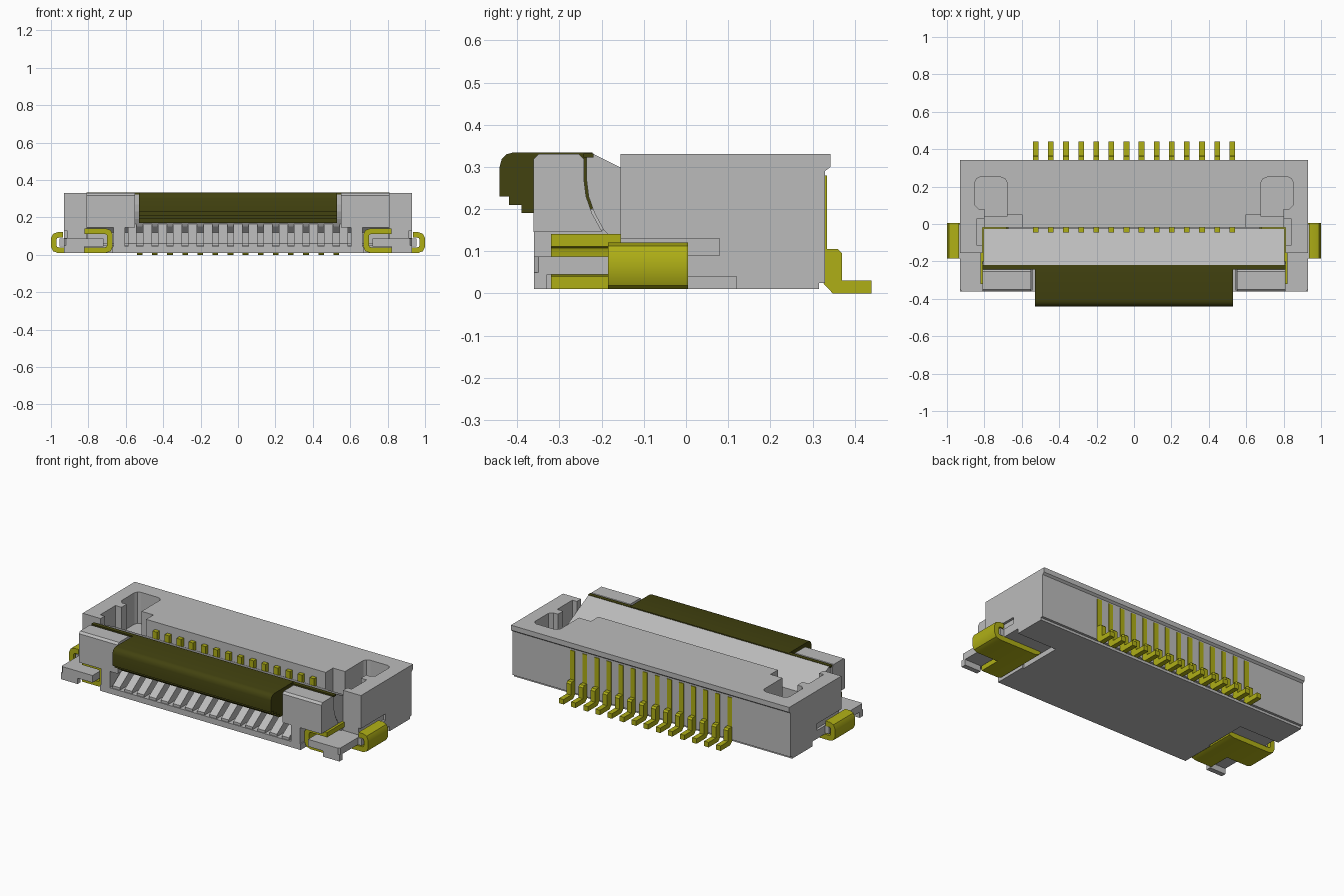
import bpy
import bmesh
from mathutils import Vector

cube = bpy.data.objects.get("Cube")
if cube:
    bpy.data.objects.remove(cube)


def material(name, rgb):
    m = bpy.data.materials.new(name)
    m.use_nodes = True
    m.diffuse_color = (*rgb, 1)
    bsdf = next(n for n in m.node_tree.nodes if n.type == 'BSDF_PRINCIPLED')
    bsdf.inputs["Base Color"].default_value = (*rgb, 1)
    return m


GREY = material("grey plastic", (0.50, 0.50, 0.50))
GOLD = material("yellow metal", (0.43, 0.43, 0.008))
DARK = material("dark olive", (0.055, 0.055, 0.005))


def prism(name, pts, a, b, axis, mat, smooth=False):
    """Extrude a profile from a to b; (y, z) points along x, (x, z) along y, (x, y) along z."""
    def place(p, t):
        v = list(p)
        v.insert("xyz".index(axis), t)
        return v
    bm = bmesh.new()
    face = bm.faces.new([bm.verts.new(place(p, a)) for p in pts])
    moved = bmesh.ops.extrude_face_region(bm, geom=[face])["geom"]
    shift = Vector(place((0, 0), b - a))
    bmesh.ops.translate(bm, vec=shift, verts=[g for g in moved if isinstance(g, bmesh.types.BMVert)])
    bmesh.ops.recalc_face_normals(bm, faces=bm.faces)
    me = bpy.data.meshes.new(name)
    bm.to_mesh(me)
    bm.free()
    me.materials.append(mat)
    ob = bpy.data.objects.new(name, me)
    bpy.context.collection.objects.link(ob)
    if smooth:
        bpy.ops.object.select_all(action='DESELECT')
        ob.select_set(True)
        bpy.context.view_layer.objects.active = ob
        bpy.ops.object.shade_smooth_by_angle(angle=0.6)
    return ob


def box(name, x0, x1, y0, y1, z0, z1, mat):
    return prism(name, [(x0, y0), (x1, y0), (x1, y1), (x0, y1)], z0, z1, "z", mat)


def cut(ob, cutter):
    cutter.hide_render = True
    mod = ob.modifiers.new("cut", 'BOOLEAN')
    mod.operation = 'DIFFERENCE'
    mod.solver = 'EXACT'
    mod.object = cutter
    bpy.context.view_layer.objects.active = ob
    bpy.ops.object.modifier_apply(modifier=mod.name)
    bpy.data.objects.remove(cutter)


def sided(s, a, b):
    return sorted((s * a, s * b))


def ribbon(path, t):
    """Outline of a strip of thickness t that follows a centre line."""
    pts = [Vector(p) for p in path]
    left, right = [], []
    for i, p in enumerate(pts):
        d1 = (p - pts[max(i - 1, 0)]).normalized()
        d2 = (pts[min(i + 1, len(pts) - 1)] - p).normalized()
        d = (d1 + d2).normalized()
        ref = d1 if i else d2
        n = Vector((-d.y, d.x)) * (t / 2 / max(d.dot(ref), 0.5))
        left.append(tuple(p + n))
        right.append(tuple(p - n))
    return left + right[::-1]


# Main housing with rear lip, centre cavity and corner pockets
housing = prism("housing", [(-.155, .01), (.315, .01), (.315, .025), (.33, .025), (.33, .29),
                            (.343, .30), (.343, .33), (-.155, .33)], -.93, .93, "x", GREY)
cut(housing, box("cutter", -.81, .81, -.3, -.02, .05, .5, GREY))
for s in (1, -1):
    cut(housing, box("cutter", *sided(s, .60, .80), -.1, .05, .17, .5, GREY))
    cut(housing, box("cutter", *sided(s, .79, .84), -.115, .03, .20, .5, GREY))
    pocket = [(.68, .04), (.80, .04), (.80, .08), (.83, .08), (.85, .10), (.85, .225),
              (.842, .242), (.825, .25), (.71, .25), (.69, .242), (.68, .225)]
    cut(housing, prism("cutter", [(s * x, y) for x, y in pocket], .14, .5, "z", GREY))
    # Side slot and bottom recess for the solder clip
    cut(housing, box("cutter", *sided(s, .915, 1.1), -.3, .08, .09, .13, GREY))
    cut(housing, box("cutter", *sided(s, .66, 1.1), -.3, .12, -.1, .04, GREY))

# Rear locking bar with sloped top and curved front
curve = [(-.165, .12), (-.195, .15), (-.217, .19), (-.231, .23), (-.236, .27), (-.236, .33)]
prism("locking_bar", curve + [(-.218, .33), (-.025, .232), (-.025, .06), (-.165, .06)],
      -.805, .805, "x", GREY)
box("dark_seam", -.81, .81, -.243, -.219, .322, .332, DARK)

# Dark front cover with rounded nose and stepped underside
prism("front_cover", [(-.222, .334), (-.41, .334), (-.425, .33), (-.437, .318), (-.442, .30),
                      (-.442, .23), (-.42, .23), (-.42, .21), (-.39, .21), (-.39, .19),
                      (-.36, .19), (-.36, .17), (-.222, .17)], -.53, .53, "x", DARK, True)

# Front floor and the sloped guide ribs
box("floor", -.67, .67, -.36, -.15, .01, .045, GREY)
PITCH = 1.05 / 13
for i in range(15):
    x = -.525 + (i - .5) * PITCH
    prism("guide_rib", [(-.355, .04), (-.355, .06), (-.20, .165), (-.16, .165), (-.16, .04)],
          x - .024, x + .024, "x", GREY)

for s in (1, -1):
    # Front posts, side walls of the slot and feet
    back = [(y - .006, z) for y, z in curve if z > .14]
    prism("front_post", [(-.362, .145), (-.20, .145)] + back[:-1] +
          [(-.242, .318), (-.254, .33), (-.35, .33), (-.362, .318)],
          *sided(s, .55, .81), "x", GREY)
    prism("slot_wall", [(s * x, z) for x, z in
                        [(.605, .01), (.665, .01), (.665, .15), (.64, .17), (.605, .20)]],
          -.36, -.16, "y", GREY)
    prism("foot", [(s * x, y) for x, y in
                   [(.72, -.36), (.92, -.36), (.93, -.35), (.93, -.185), (.955, -.185),
                    (.955, .0), (.72, .0)]], .045, .088, "z", GREY)
    box("foot_pad", *sided(s, .82, .93), -.36, -.33, .01, .05, GREY)

    # Solder clip: outer loop and inner hook
    loop = [(.935, .106), (.962, .106), (.978, .100), (.985, .085), (.985, .046),
            (.978, .031), (.962, .025), (.82, .025)]
    hook = [(.82, .025), (.71, .025), (.692, .031), (.685, .046), (.685, .105),
            (.692, .120), (.71, .126), (.82, .126)]
    prism("clip_loop", [(s * x, z) for x, z in ribbon(loop, .03)], -.185, .005, "y", GOLD, True)
    prism("clip_hook", [(s * x, z) for x, z in ribbon(hook, .03)], -.32, .005, "y", GOLD, True)

# Contacts: rear leg with solder foot, and front tip above the locking bar
leg = [(.32, .28), (.334, .28), (.334, .105), (.36, .105), (.37, .095), (.37, .03),
       (.44, .03), (.44, 0), (.348, 0), (.334, .015), (.32, .03)]
for i in range(14):
    x = -.525 + i * PITCH
    prism("contact_leg", leg, x - .015, x + .015, "x", GOLD)
    box("contact_tip", x - .015, x + .015, -.045, -.01, .235, .285, GOLD)
